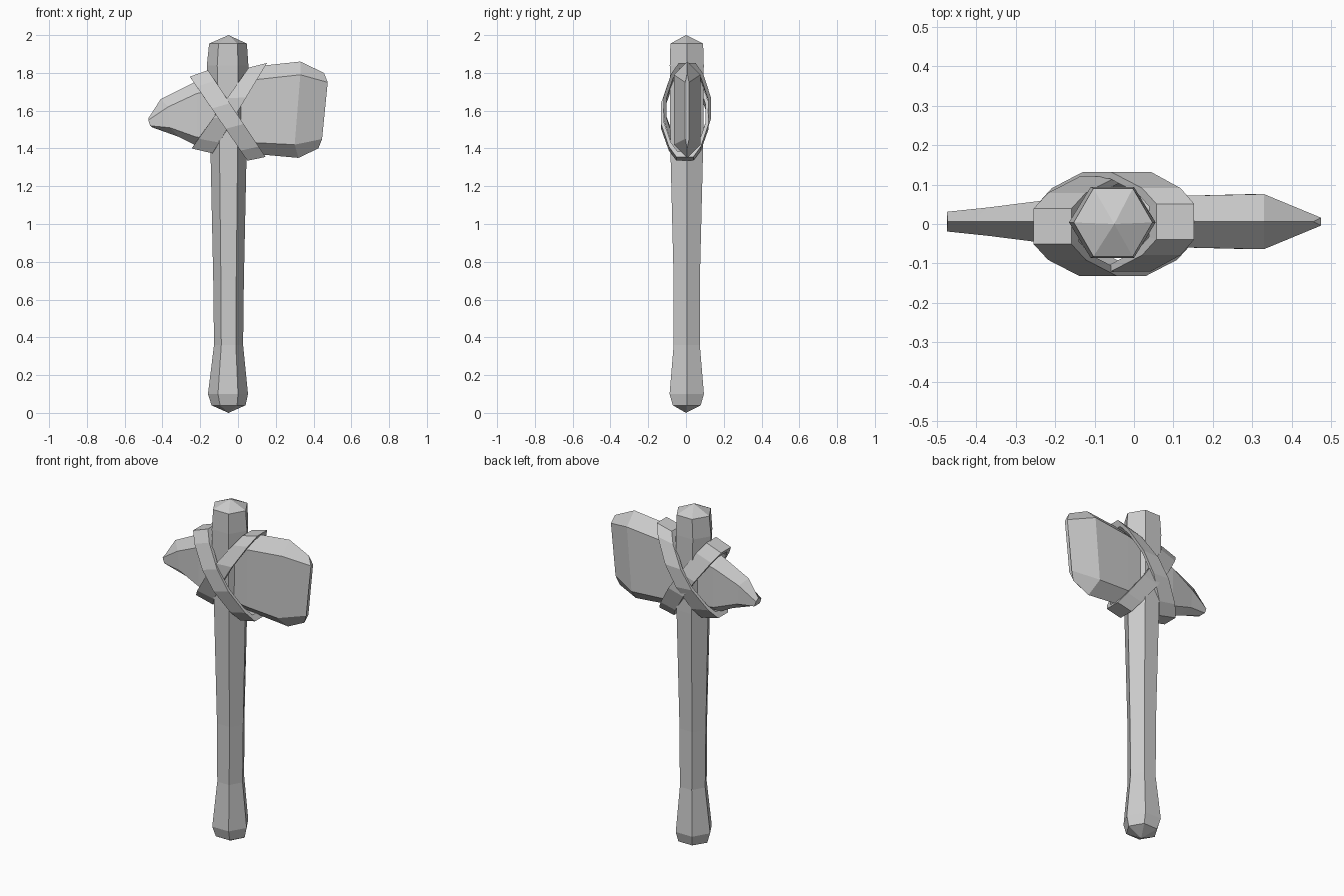
import bpy, bmesh, math
from mathutils import Vector

if "Cube" in bpy.data.objects:
    bpy.data.objects.remove(bpy.data.objects["Cube"])


def loft(name, rings, closed=False, tips=None):
    """Skin a list of equal-length vertex rings; cap, close or end in points."""
    bm = bmesh.new()
    vs = [[bm.verts.new(p) for p in r] for r in rings]
    n = len(vs[0])
    pairs = list(zip(vs, vs[1:]))
    if closed:
        pairs.append((vs[-1], vs[0]))
    for a, b in pairs:
        for i in range(n):
            j = (i + 1) % n
            bm.faces.new((a[i], a[j], b[j], b[i]))
    if tips:
        for ring, tip in zip((vs[0], vs[-1]), tips):
            t = bm.verts.new(tip)
            for i in range(n):
                bm.faces.new((ring[i], ring[(i + 1) % n], t))
    elif not closed:
        bm.faces.new(vs[0])
        bm.faces.new(vs[-1])
    bmesh.ops.recalc_face_normals(bm, faces=bm.faces)
    me = bpy.data.meshes.new(name)
    bm.to_mesh(me)
    bm.free()
    ob = bpy.data.objects.new(name, me)
    bpy.context.collection.objects.link(ob)
    return ob


# Handle: six-sided shaft, (z, centre x, radius x, radius y)
shaft = [(0.04, -0.05, 0.09, 0.085), (0.10, -0.053, 0.106, 0.105),
         (0.36, -0.05, 0.077, 0.08), (0.70, -0.05, 0.081, 0.08),
         (1.40, -0.05, 0.096, 0.10), (1.84, -0.055, 0.11, 0.104),
         (1.955, -0.053, 0.10, 0.10)]
rings = []
for z, cx, rx, ry in shaft:
    rings.append([(cx + rx * math.cos(k * math.pi / 3),
                   0.004 + ry * math.sin(k * math.pi / 3), z) for k in range(6)])
loft("handle", rings, tips=[(-0.05, 0, 0), (-0.05, 0, 2)])

# Stone head: sections of top, upper shoulder, lower shoulder, bottom (x, z) + half thickness
head = [((-0.473, 1.562), (-0.475, 1.55), (-0.465, 1.52), (-0.455, 1.512), 0.025),
        ((-0.41, 1.66), (-0.37, 1.62), (-0.36, 1.51), (-0.31, 1.46), 0.036),
        ((-0.22, 1.755), (-0.22, 1.69), (-0.22, 1.46), (-0.22, 1.415), 0.055),
        ((0.10, 1.835), (0.10, 1.765), (0.10, 1.43), (0.10, 1.37), 0.065),
        ((0.33, 1.86), (0.33, 1.79), (0.30, 1.42), (0.32, 1.35), 0.07),
        ((0.455, 1.80), (0.475, 1.75), (0.445, 1.45), (0.425, 1.40), 0.01)]
rings = []
for t, u, l, b, h in head:
    rings.append([(x, 0.006 + s * h, z) for (x, z), s in
                  ((t, 0), (u, -1), (l, -1), (b, 0), (l, 1), (u, 1))])
loft("stone_head", rings)

# Lashing: two crossed flat straps looped around head and handle
half = [(0, 0.045), (0.12, 0.085), (0.38, 0.126), (0.62, 0.126), (0.88, 0.085), (1, 0.045)]
loop = [(t, -y) for t, y in half] + [(t, y) for t, y in reversed(half)]


def strap(name, p0, p1, w0, w1, shift):
    p0, p1, w0, w1 = [Vector((v[0], 0, v[1])) for v in (p0, p1, w0, w1)]
    mid = (p0 + p1) / 2
    rings = []
    for t, y in loop:
        outer = p0.lerp(p1, t) + Vector((0, y, 0))
        inner = mid + (outer - mid) * 0.87
        w = w0.lerp(w1, t)
        off = Vector((0, shift, 0))
        rings.append([p + off for p in (outer - w, outer + w, inner + w, inner - w)])
    return loft(name, rings, closed=True)


strap("strap_a", (-0.207, 1.797), (0.098, 1.345), (0.048, 0.017), (0.048, 0.01), -0.006)
strap("strap_b", (0.105, 1.84), (-0.19, 1.387), (0.048, 0.012), (0.055, -0.013), 0.006)
